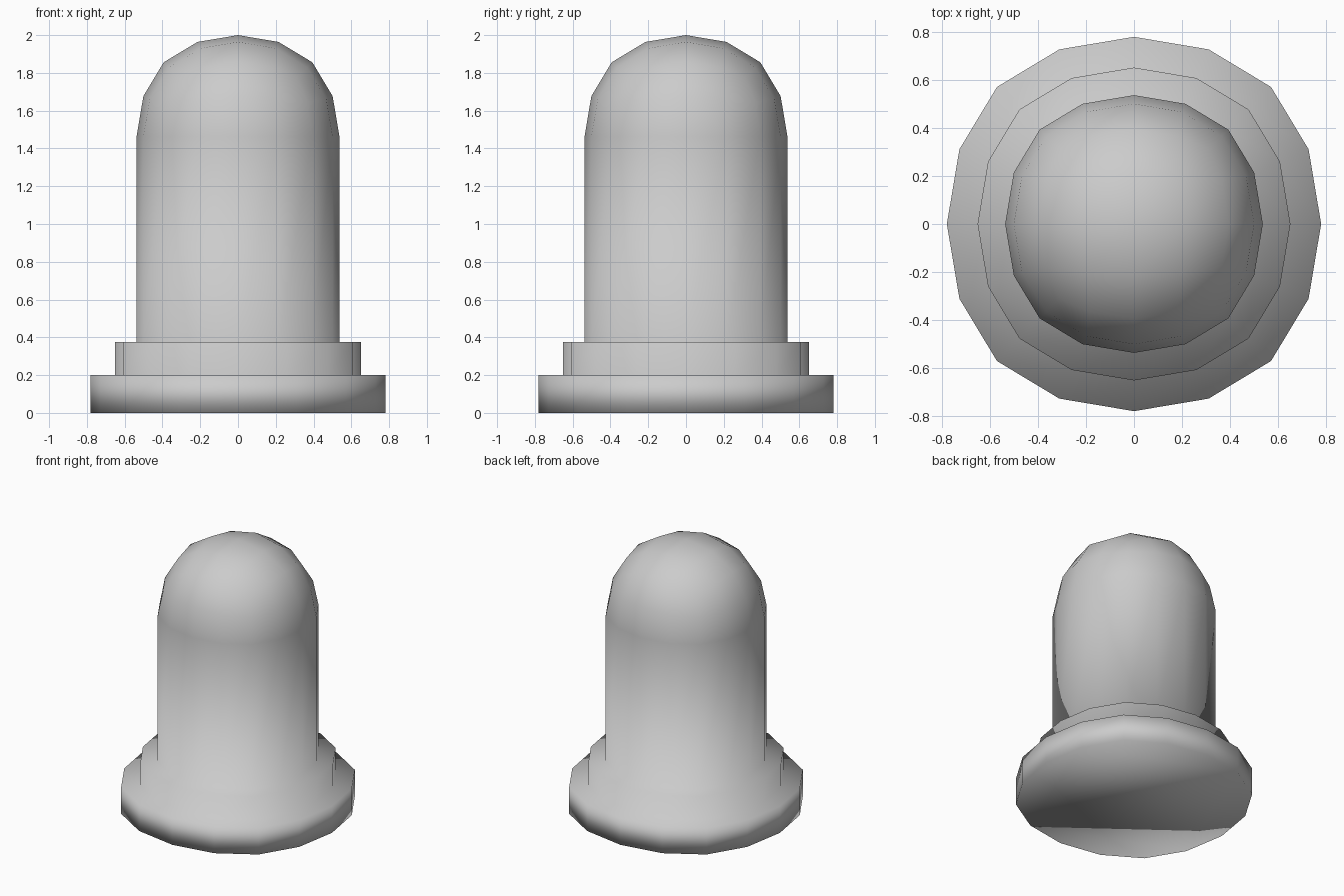
import bpy, bmesh

if "Cube" in bpy.data.objects:
    bpy.data.objects.remove(bpy.data.objects["Cube"])

DOME_R = 0.537
# (axis radius, z) of the wall and the two stepped rings, from the dome down
PROFILE = [(0.537, 0.375), (0.652, 0.375), (0.652, 0.20), (0.78, 0.20), (0.78, 0.0)]

# dome: subdivided cube, kept as a rounded quad ball
bpy.ops.mesh.primitive_cube_add(size=2)
post = bpy.context.object
post.name = post.data.name = "domed_post"
sub = post.modifiers.new("round", 'SUBSURF')
sub.levels = 2
sub.use_limit_surface = False
bpy.ops.object.modifier_apply(modifier=sub.name)

bm = bmesh.new()
bm.from_mesh(post.data)
s = DOME_R / max(v.co.z for v in bm.verts)
for v in bm.verts:
    v.co *= s

# keep the upper half and lift it to the top
bmesh.ops.delete(bm, geom=[v for v in bm.verts if v.co.z < -0.01], context='VERTS')
for v in bm.verts:
    v.co.z += 2 - DOME_R

# wall and stepped base rings: extrude the open rim down the profile
rim = [e for e in bm.edges if e.is_boundary]
radius = DOME_R
for r, z in PROFILE:
    geom = bmesh.ops.extrude_edge_only(bm, edges=rim)["geom"]
    rim = [g for g in geom if isinstance(g, bmesh.types.BMEdge)]
    for v in (g for g in geom if isinstance(g, bmesh.types.BMVert)):
        v.co.x *= r / radius
        v.co.y *= r / radius
        v.co.z = z
    radius = r

# flat underside
rim = [e for e in bm.edges if e.is_boundary]
bmesh.ops.contextual_create(bm, geom=rim)
bmesh.ops.recalc_face_normals(bm, faces=bm.faces)
for f in bm.faces:
    f.smooth = True
bm.to_mesh(post.data)
bm.free()
